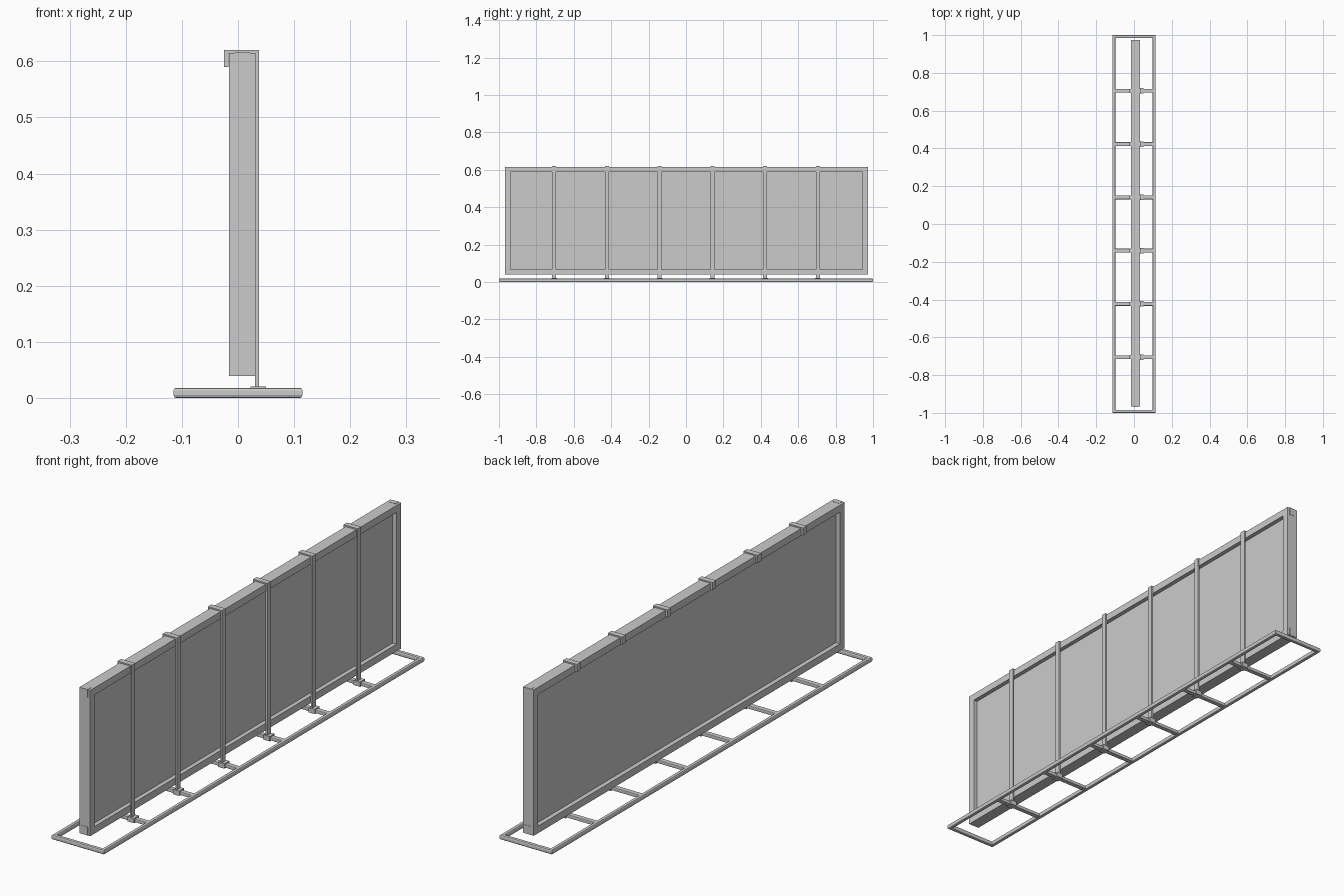
import bpy, bmesh
from mathutils import Vector

if "Cube" in bpy.data.objects:
    bpy.data.objects.remove(bpy.data.objects["Cube"])


def finish(name, bm, bevel=0):
    bmesh.ops.recalc_face_normals(bm, faces=bm.faces)
    me = bpy.data.meshes.new(name)
    bm.to_mesh(me)
    bm.free()
    ob = bpy.data.objects.new(name, me)
    bpy.context.collection.objects.link(ob)
    if bevel:
        mod = ob.modifiers.new("edge_bevel", 'BEVEL')
        mod.width = bevel
        mod.segments = 2
    return ob


def box(name, x, y, z, bevel=0):
    """Box given by its (min, max) range on each axis."""
    bm = bmesh.new()
    bmesh.ops.create_cube(bm, size=1)
    for v in bm.verts:
        v.co = Vector([r[0] + (c + 0.5) * (r[1] - r[0])
                       for c, r in zip(v.co, (x, y, z))])
    return finish(name, bm, bevel)


def ring(name, section, place):
    """Mitred rectangular frame; section = (inset, depth) points."""
    bm = bmesh.new()
    corners = [(0, 0), (1, 0), (1, 1), (0, 1)]
    loops = [[bm.verts.new(place(a, b, i, d)) for i, d in section]
             for a, b in corners]
    n = len(section)
    for k in range(4):
        p, q = loops[k], loops[(k + 1) % 4]
        for j in range(n):
            bm.faces.new((p[j], p[(j + 1) % n], q[(j + 1) % n], q[j]))
    return finish(name, bm)


def edge(lo, hi, t, inset):
    return hi - inset if t else lo + inset


def extrude_profile(name, pts, y0, y1):
    bm = bmesh.new()
    face = bm.faces.new([bm.verts.new((x, y0, z)) for x, z in pts])
    ext = bmesh.ops.extrude_face_region(bm, geom=[face])
    moved = [g for g in ext['geom'] if isinstance(g, bmesh.types.BMVert)]
    bmesh.ops.translate(bm, verts=moved, vec=(0, y1 - y0, 0))
    return finish(name, bm)


# Floor frame: rounded tube around a long rectangle
tube = [(0, .005), (.002, .001), (.005, 0), (.011, 0), (.014, .001), (.016, .005),
        (.016, .013), (.014, .017), (.011, .018), (.005, .018), (.002, .017), (0, .013)]
ring("floor_frame", tube, lambda a, b, i, d:
     (edge(-.115, .115, a, i), edge(-1, 1, b, i), d))

# Panel frame: timber surround and recessed board
Y0, Y1, Z0, Z1, W = -.967, .973, .039, .615, .028
XB, XF = -.016, .031
ring("panel_frame", [(0, XB), (W, XB), (W, XF), (0, XF)], lambda a, b, i, d:
     (d, edge(Y0, Y1, a, i), edge(Z0, Z1, b, i)))
box("panel_board", (.002, .014), (Y0 + W - .004, Y1 - W + .004),
    (Z0 + W - .004, Z1 - W + .004))

# Rail ends showing through the end posts
for name, z in (("lower", (.040, .073)), ("upper", (.585, .616))):
    for side, y in (("front", (Y0 - .001, Y0 + .02)), ("back", (Y1 - .02, Y1 + .001))):
        box(f"{name}_rail_end_{side}", (-.006, .021), y, z)

# Supports: crossbar, clip foot and upright hooked over the panel
hook = [(.030, .012), (.037, .012), (.037, .620), (-.025, .620),
        (-.025, .590), (-.017, .590), (-.017, .614), (.030, .614)]
for k in range(6):
    y = -.705 + .282 * k
    box(f"crossbar_{k}", (-.108, .108), (y - .010, y + .010), (.002, .016), .003)
    box(f"foot_clip_{k}", (.022, .050), (y - .015, y + .015), (.001, .020))
    extrude_profile(f"upright_{k}", hook, y - .011, y + .011)
